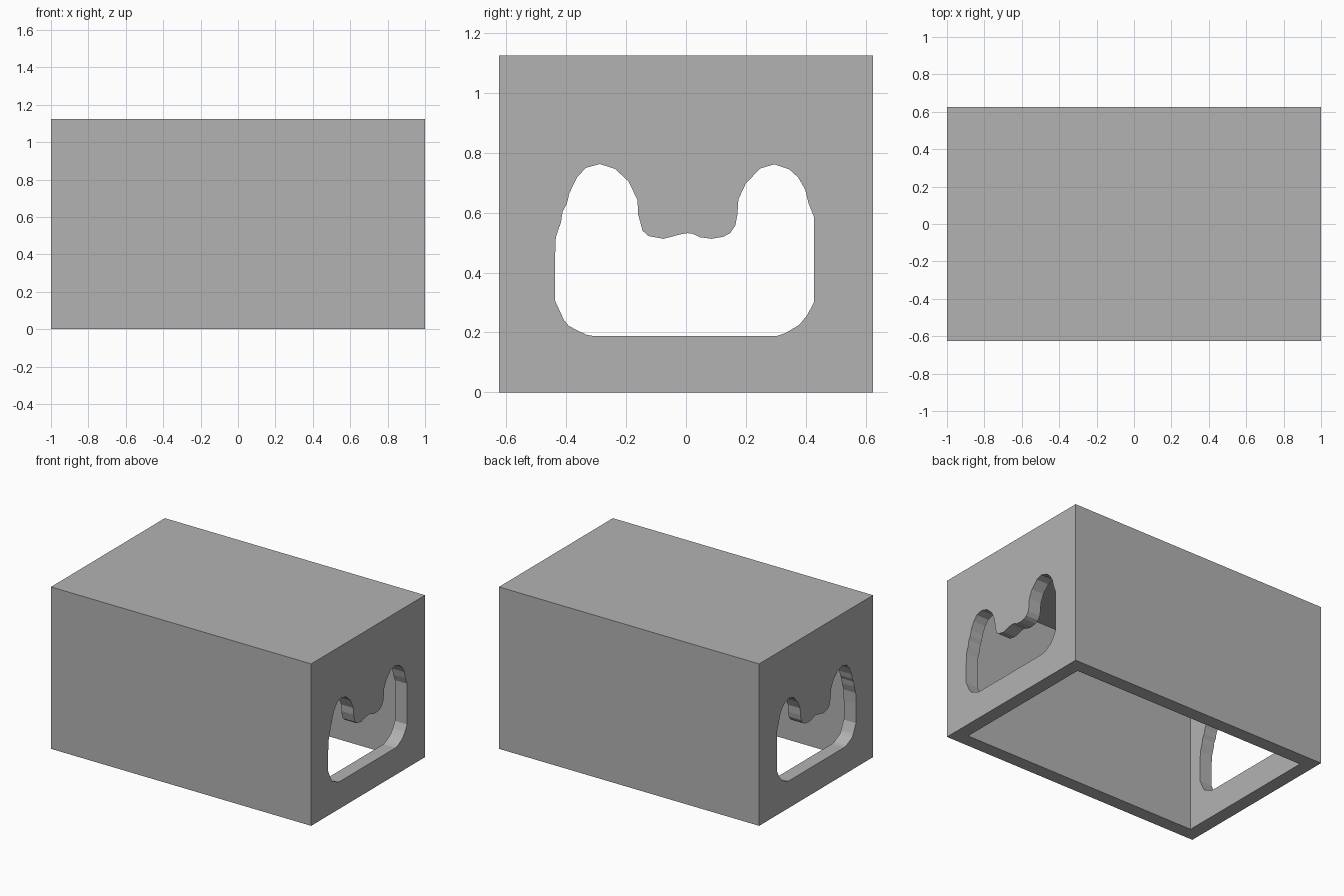
import bpy
import bmesh
from mathutils import Matrix, Vector

LENGTH, WIDTH, HEIGHT = 2.0, 1.25, 1.125
WALL = 0.094

if "Cube" in bpy.data.objects:
    bpy.data.objects.remove(bpy.data.objects["Cube"], do_unlink=True)

grey = bpy.data.materials.new("plain grey")
grey.use_nodes = True
colour = (0.45, 0.45, 0.45, 1.0)
grey.diffuse_color = colour
grey.node_tree.nodes["Principled BSDF"].inputs["Base Color"].default_value = colour


def finish(name, bm):
    """Turn a bmesh into a linked, coloured object."""
    bmesh.ops.recalc_face_normals(bm, faces=bm.faces)
    mesh = bpy.data.meshes.new(name)
    bm.to_mesh(mesh)
    bm.free()
    mesh.materials.append(grey)
    obj = bpy.data.objects.new(name, mesh)
    bpy.context.collection.objects.link(obj)
    return obj


def box(name, length, width, bottom, top):
    bm = bmesh.new()
    place = Matrix.Translation((0, 0, (bottom + top) / 2))
    size = Matrix.Diagonal((length, width, top - bottom, 1))
    bmesh.ops.create_cube(bm, size=1, matrix=place @ size)
    return finish(name, bm)


def prism(name, outline, length):
    """Extrude a (y, z) outline along x, centred on x = 0."""
    bm = bmesh.new()
    face = bm.faces.new([bm.verts.new((-length / 2, y, z)) for y, z in outline])
    result = bmesh.ops.extrude_face_region(bm, geom=[face])
    moved = [v for v in result["geom"] if isinstance(v, bmesh.types.BMVert)]
    bmesh.ops.translate(bm, verts=moved, vec=Vector((length, 0, 0)))
    return finish(name, bm)


def cut(target, cutter):
    """Subtract a helper from the target, then remove the helper."""
    cutter.hide_render = True
    modifier = target.modifiers.new("cut", 'BOOLEAN')
    modifier.operation = 'DIFFERENCE'
    modifier.solver = 'EXACT'
    modifier.object = cutter
    bpy.context.view_layer.objects.active = target
    bpy.ops.object.modifier_apply(modifier=modifier.name)
    bpy.data.objects.remove(cutter, do_unlink=True)


# Opening outline, counter-clockwise from the lower left of the sill
right_side = [(-.308, .188), (.302, .188), (.33, .197), (.378, .225),
              (.405, .258), (.428, .302), (.428, .585), (.41, .63)]
right_lobe = [(.398, .678), (.375, .718), (.345, .745), (.295, .762),
              (.248, .748), (.2, .698), (.175, .645), (.172, .595)]
tongue = [(.165, .558), (.148, .532), (.125, .52), (.085, .513),
          (.048, .518), (.022, .53), (.005, .532), (-.018, .528),
          (-.075, .513), (-.125, .522), (-.145, .54), (-.16, .595)]
left_lobe = [(-.162, .642), (-.192, .705), (-.238, .747), (-.288, .763),
             (-.335, .75), (-.365, .717), (-.39, .665), (-.398, .63)]
left_side = [(-.412, .605), (-.418, .568), (-.435, .518), (-.438, .44),
             (-.438, .307), (-.408, .242), (-.392, .222), (-.365, .208),
             (-.332, .192)]
outline = right_side + right_lobe + tongue + left_lobe + left_side

# Box shell, open underneath, with the same opening through both ends
shell = box("box_shell", LENGTH, WIDTH, 0, HEIGHT)
cut(shell, box("cavity_cutter", LENGTH - 2 * WALL, WIDTH - 2 * WALL,
               -WALL, HEIGHT - WALL))
cut(shell, prism("opening_cutter", outline, LENGTH + WALL))
